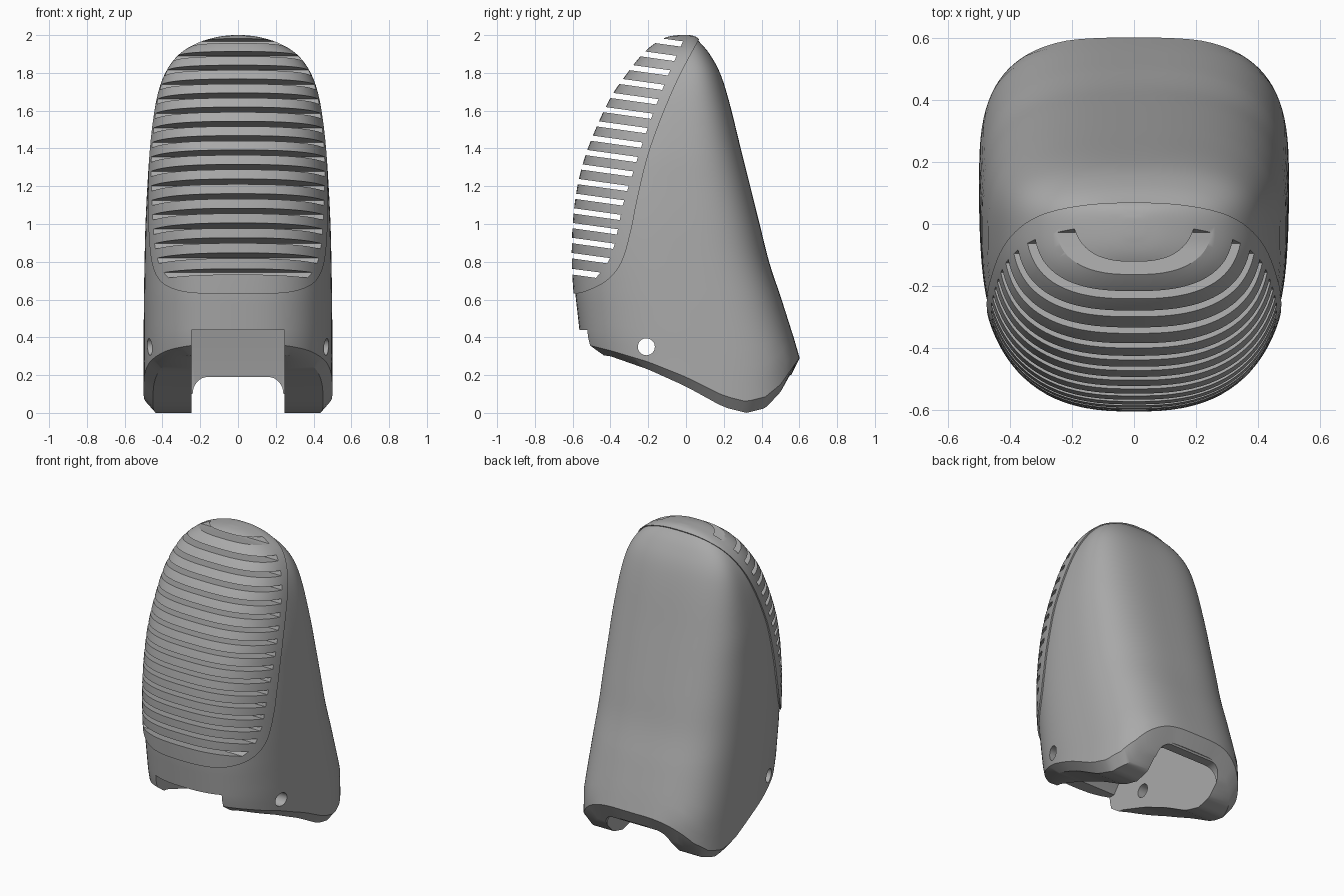
import bpy, bmesh, math
from mathutils import Vector

if "Cube" in bpy.data.objects:
    bpy.data.objects.remove(bpy.data.objects["Cube"])

grey = bpy.data.materials.new("matte grey")
grey.use_nodes = True
grey.diffuse_color = (0.4, 0.4, 0.4, 1)
grey.node_tree.nodes["Principled BSDF"].inputs["Base Color"].default_value = (0.4, 0.4, 0.4, 1)

SIDES = 96

# Horizontal sections: height, half width, front y, back y
UPPER = [(2, .02, -.03, .01), (1.99, .1, -.09, .045), (1.96, .2, -.15, .075),
         (1.9, .3, -.22, .125), (1.8, .375, -.3, .18), (1.65, .425, -.4, .228),
         (1.4, .465, -.51, .29), (1.2, .48, -.565, .34), (1, .49, -.59, .39),
         (.8, .495, -.595, .44), (.62, .498, -.585, .5)]
LOWER = [(0, .5, -.53, .61), (.28, .5, -.53, .605), (.4, .5, -.56, .57), (.62, .498, -.585, .5)]
# Underside heights along y: outer edge and inner edge of the chamfer
RIM_BASE = [(-.52, .36), (-.4, .33), (-.2, .27), (0, .19), (.2, .09), (.32, .06),
            (.42, .085), (.5, .15), (.6, .29)]
SOLE = [(-.48, .31), (-.4, .3), (-.2, .23), (0, .14), (.2, .03), (.32, 0),
        (.42, .025), (.5, .11), (.55, .2)]
# Outlines of the cover edge and the slot ends
COVER_EDGE = [(-.62, .63), (-.54, .64), (-.42, .7), (-.34, .8), (-.29, .97), (-.26, 1.12),
              (-.19, 1.4), (-.06, 1.73), (.07, 1.98)]
SLOT_END = [(.68, -.52), (.73, -.46), (.8, -.41), (.9, -.375), (1.1, -.335), (1.4, -.24),
            (1.6, -.17), (1.8, -.09), (1.98, -.01)]


def lookup(rows, key):
    """Linear interpolation on the first column."""
    key = min(max(key, rows[0][0]), rows[-1][0])
    for a, b in zip(rows, rows[1:]):
        if key <= b[0]:
            return Vector(a).lerp(Vector(b), (key - a[0]) / (b[0] - a[0]))


def smooth(rows, steps):
    """Catmull-Rom curve through the rows."""
    pts = [Vector(r) for r in rows]
    out = []
    for i in range(len(pts) - 1):
        p0, p1, p2, p3 = pts[max(i - 1, 0)], pts[i], pts[i + 1], pts[min(i + 2, len(pts) - 1)]
        for k in range(steps):
            t = k / steps
            out.append(p1 + (p2 - p0) * t / 2 + (p0 * 2 - p1 * 5 + p2 * 4 - p3) * t * t / 2
                       + (p1 * 3 - p0 - p2 * 3 + p3) * t ** 3 / 2)
    return out + [pts[-1]]


def outline(section, i, grow):
    """Point i on a rounded section: full at the back, rounder at the front."""
    z, w, front, back = section
    th = -math.pi / 2 + (i + .5) * 2 * math.pi / SIDES
    c, s = math.cos(th), math.sin(th)
    mid = front + (back - front) * .58
    power = 2 / (3 if s > 0 else 2.6)
    depth = (back - mid if s > 0 else mid - front) + grow
    return Vector((math.copysign(abs(c) ** power, c) * (w + grow),
                   mid + math.copysign(abs(s) ** power, s) * depth, z))


def settle(i, rows, shrink, grow):
    """Point of column i where it meets an underside line."""
    z = .3
    for _ in range(14):
        p = outline(lookup(LOWER, z), i, grow - shrink)
        z = lookup(rows, p.y)[1]
    p.z = z
    return p


def finish(bm, name):
    bmesh.ops.recalc_face_normals(bm, faces=bm.faces)
    mesh = bpy.data.meshes.new(name)
    bm.to_mesh(mesh)
    bm.free()
    obj = bpy.data.objects.new(name, mesh)
    bpy.context.collection.objects.link(obj)
    mesh.materials.append(grey)
    return obj


def shell(name, grow):
    """Closed lofted solid from crown to chamfered underside."""
    rings = [[outline(s, i, grow) for i in range(SIDES)] for s in smooth(UPPER, 4)]
    foot = [settle(i, RIM_BASE, 0, grow) for i in range(SIDES)]
    for k in range(1, 7):
        ring = []
        for i in range(SIDES):
            z = .62 + (foot[i].z - .62) * k / 6
            ring.append(outline(lookup(LOWER, z), i, grow))
        rings.append(ring)
    rings.append([settle(i, SOLE, .05, grow) for i in range(SIDES)])
    bm = bmesh.new()
    loops = [[bm.verts.new(p) for p in r] for r in rings]
    for a, b in zip(loops, loops[1:]):
        for i in range(SIDES):
            j = (i + 1) % SIDES
            bm.faces.new((a[i], a[j], b[j], b[i]))
    for cap in (loops[0], loops[-1]):
        for i in range(SIDES // 2 - 1):
            bm.faces.new((cap[i], cap[i + 1], cap[-2 - i], cap[-1 - i]))
    return finish(bm, name)


def add_prism(bm, pts, axis, lo, hi):
    """Extrude a 2D outline along x (outline in y, z) or y (outline in x, z)."""
    def place(p, d):
        return (d, p[0], p[1]) if axis == "x" else (p[0], d, p[1])
    a = [bm.verts.new(place(p, lo)) for p in pts]
    b = [bm.verts.new(place(p, hi)) for p in pts]
    bm.faces.new(a)
    bm.faces.new(b[::-1])
    for i in range(len(pts)):
        j = (i + 1) % len(pts)
        bm.faces.new((a[i], b[i], b[j], a[j]))


def cutter(name, prisms):
    bm = bmesh.new()
    for prism in prisms:
        add_prism(bm, *prism)
    obj = finish(bm, name)
    obj.hide_render = True
    return obj


def cut(target, tool, operation="DIFFERENCE"):
    mod = target.modifiers.new(tool.name, "BOOLEAN")
    mod.operation, mod.object, mod.solver = operation, tool, "EXACT"


housing = shell("housing", 0)
cover = shell("grille_cover", .01)

# Front cover region
edge = [tuple(p) for p in smooth(COVER_EDGE, 5)]
region = cutter("cover_region", [([(-.9, .63)] + edge + [(.09, 2.1), (-.9, 2.1)], "x", -.8, .8)])
cut(housing, region)
cut(cover, region, "INTERSECT")

# Louvre slots, sloping down towards the back
slots = []
COUNT, GAP, SLOPE = 17, .028, .14
for n in range(COUNT):
    z = .715 + n * .0765
    y = lookup(SLOT_END, z)[1]
    y_top = lookup(SLOT_END, z + GAP)[1]
    rise = (y + .8) * SLOPE
    slots.append(([(-.8, z + rise), (y, z), (y_top, z + GAP), (-.8, z + GAP + rise)], "x", -.7, .7))
cut(cover, cutter("slot_cutter", slots))

# Hollow between the legs, open to the front and below
hollow = [(-.8, -.1), (-.8, .44), (-.48, .44), (-.4, .55), (-.2, .7), (-.1, .95),
          (.28, .95), (.38, .6), (.46, .3), (.49, .15), (.49, -.1)]
cut(housing, cutter("hollow_cutter", [(hollow, "x", -.245, .245)]))

# Arched notch through the back wall
arch = [(-.24, -.1), (-.24, .08)]
arch += [(-.16 - .08 * math.cos(a), .1 + .09 * math.sin(a))
         for a in [k * math.pi / 16 for k in range(9)]]
arch += [(-x, z) for x, z in reversed(arch)]
cut(housing, cutter("notch_cutter", [(arch, "y", .3, .9)]))

# Hinge pin hole through both legs
pin = [(-.21 + .045 * math.cos(k * math.pi / 16), .35 + .045 * math.sin(k * math.pi / 16))
       for k in range(32)]
cut(housing, cutter("pin_cutter", [(pin, "x", -.8, .8)]))

# Apply the cuts, remove the helpers and smooth the shading
depsgraph = bpy.context.evaluated_depsgraph_get()
for obj in (housing, cover):
    mesh = bpy.data.meshes.new_from_object(obj.evaluated_get(depsgraph))
    obj.modifiers.clear()
    obj.data = mesh
    mesh.materials.clear()
    mesh.materials.append(grey)
for obj in list(bpy.data.objects):
    if obj.name.endswith(("_cutter", "_region")):
        bpy.data.objects.remove(obj)
for obj in (housing, cover):
    bpy.ops.object.select_all(action="DESELECT")
    obj.select_set(True)
    bpy.context.view_layer.objects.active = obj
    bpy.ops.object.shade_smooth_by_angle(angle=math.radians(30))
